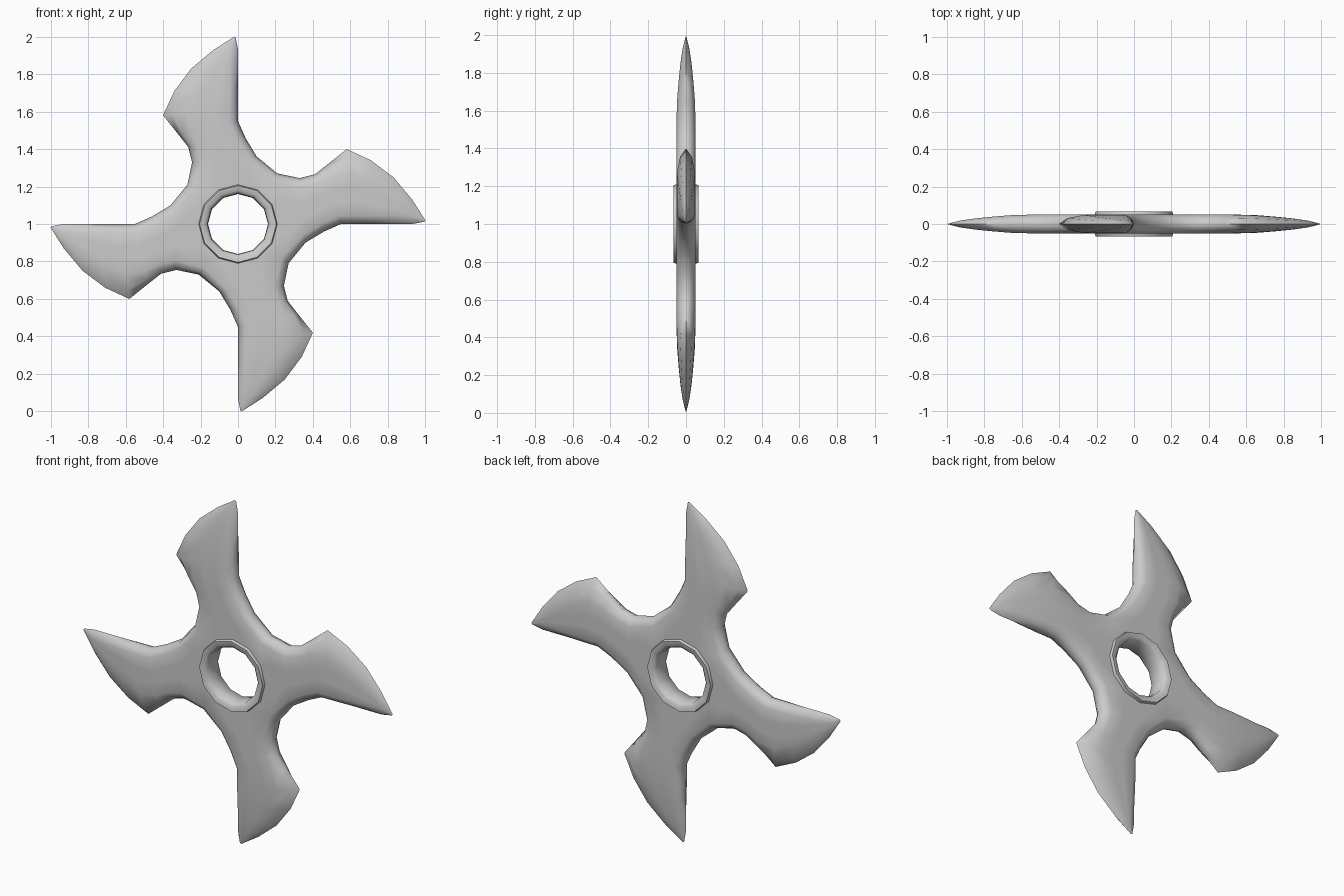
import bpy, bmesh
from math import sin, cos, radians, hypot

if "Cube" in bpy.data.objects:
    bpy.data.objects.remove(bpy.data.objects["Cube"])

# One arm as stations: left x,z, right x,z, half thickness, left bevel width
ROWS = [
    (-.245, .33, .10, .36, .05, .05),
    (-.265, .41, .04, .46, .05, .05),
    (-.32, .48, .0, .55, .05, .07),
    (-.40, .58, .0, .65, .048, .13),
    (-.34, .71, .0, .75, .040, .13),
    (-.25, .83, .0, .85, .030, .11),
    (-.13, .93, .0, .93, .018, .06),
    (-.02, 1.0, -.012, .995, 0, .002),
]
RISE = [0, .65, 1, 1, 1, 1, .65, 0]      # thickness profile across an arm
VALLEY = (-.27, .21)                     # lowest outline point between arms
HUB = [(.21, .05), (.205, .066), (.178, .063), (.163, .048), (.16, .0)]


def polar(r, a):
    return r * cos(radians(a)), r * sin(radians(a))


def arm_grid():
    """Rows of (x, y, z) for the front half of one arm, relative to the hub."""
    vx, vz = VALLEY
    R = hypot(vx, vz)
    scale = [1, (R - .015) / R, (R - .045) / R]
    left = [(vx * s, vz * s) for s in scale]
    right = [(z, -x) for x, z in reversed(left)]
    mid = [polar(R - .045, 115), polar(R - .045, 85)]
    grid = [[(p[0], -.05 * f, p[1])
             for p, f in zip(left + mid + right, RISE)]]
    for lx, lz, rx, rz, h, b in ROWS:
        w = hypot(rx - lx, rz - lz)
        b = min(b / w, .45)
        e = min(.045 / w, .3)
        ts = [0, b * .35, b, b + (1 - e - b) / 3, b + (1 - e - b) * 2 / 3,
              1 - e, 1 - e * .35, 1]
        grid.append([(lx + (rx - lx) * t, -h * f, lz + (rz - lz) * t)
                     for t, f in zip(ts, RISE)])
    return grid


def hub_grid():
    """Quarter of the raised rim and hole wall."""
    return [[(polar(r, a)[0], -h, polar(r, a)[1])
             for a in (150, 120, 90, 60)] for r, h in HUB]


bm = bmesh.new()


def add_grid(grid, turn, side):
    rows = []
    for row in grid:
        out = []
        for x, y, z in row:
            for _ in range(turn):
                x, z = z, -x
            out.append(bm.verts.new((x, y * side, z + 1)))
        rows.append(out)
    for a, b in zip(rows, rows[1:]):
        for i in range(len(a) - 1):
            bm.faces.new((a[i], a[i + 1], b[i + 1], b[i]))


# Four arms and hub quarters, both faces
arm, hub = arm_grid(), hub_grid()
web = [arm[0][2:6], hub[0]]
for turn in range(4):
    for side in (1, -1):
        for grid in (arm, web, hub):
            add_grid(grid, turn, side)

bmesh.ops.remove_doubles(bm, verts=bm.verts, dist=.0005)
bmesh.ops.recalc_face_normals(bm, faces=bm.faces)
mesh = bpy.data.meshes.new("throwing_star")
bm.to_mesh(mesh)
bm.free()
star = bpy.data.objects.new("throwing_star", mesh)
bpy.context.collection.objects.link(star)
bpy.context.view_layer.objects.active = star
star.select_set(True)
bpy.ops.object.shade_smooth_by_angle(angle=radians(65))
